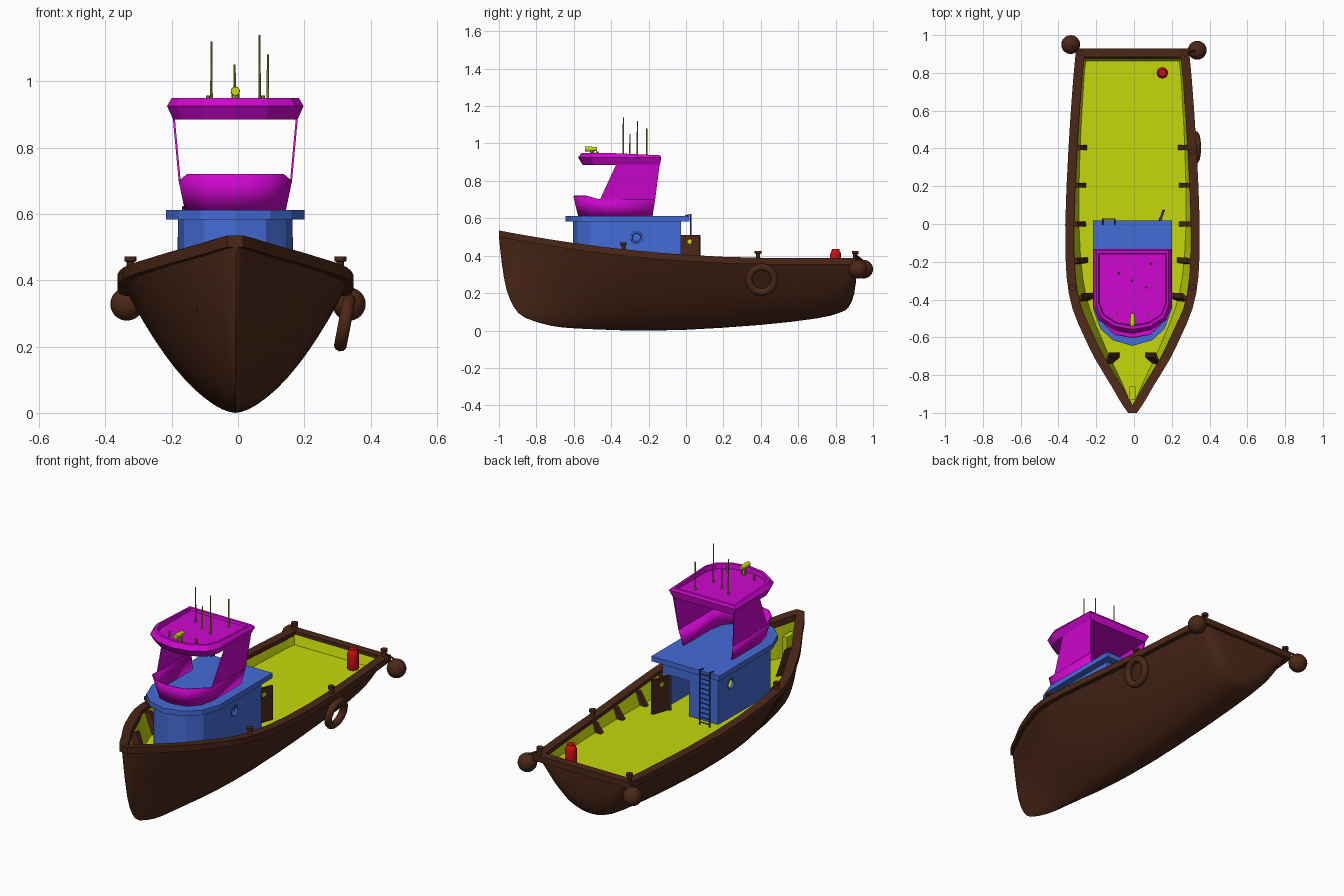
import bpy, bmesh, math
from mathutils import Vector, Matrix

if "Cube" in bpy.data.objects:
    bpy.data.objects.remove(bpy.data.objects["Cube"])

C = -0.008  # hull centre line


def mat(name, rgb):
    m = bpy.data.materials.new(name)
    m.diffuse_color = (*rgb, 1)
    m.use_nodes = True
    m.node_tree.nodes["Principled BSDF"].inputs["Base Color"].default_value = m.diffuse_color
    return m


BROWN = mat("brown", (0.072, 0.021, 0.009))
LIME = mat("lime", (0.56, 0.70, 0.003))
BLUE = mat("blue", (0.06, 0.15, 0.68))
PINK = mat("magenta", (0.62, 0.002, 0.62))
RED = mat("red", (0.60, 0.005, 0.005))
OLIVE = mat("olive", (0.30, 0.32, 0.02))
NAVY = mat("navy", (0.03, 0.05, 0.30))


def make(name, bm, m, smooth=None, solid=0):
    bmesh.ops.remove_doubles(bm, verts=bm.verts, dist=1e-5)
    bmesh.ops.recalc_face_normals(bm, faces=bm.faces)
    me = bpy.data.meshes.new(name)
    bm.to_mesh(me)
    bm.free()
    me.materials.append(m)
    ob = bpy.data.objects.new(name, me)
    bpy.context.collection.objects.link(ob)
    if smooth:
        bpy.ops.object.select_all(action='DESELECT')
        ob.select_set(True)
        bpy.context.view_layer.objects.active = ob
        bpy.ops.object.shade_smooth_by_angle(angle=math.radians(smooth))
    if solid:
        s = ob.modifiers.new("thickness", 'SOLIDIFY')
        s.thickness, s.offset = solid, 0
    return ob


def loft(name, rings, m, closed=True, caps=(True, True), **kw):
    bm = bmesh.new()
    rows = [[bm.verts.new(p) for p in r] for r in rings]
    n = len(rows[0])
    for a, b in zip(rows, rows[1:]):
        for i in range(n if closed else n - 1):
            j = (i + 1) % n
            bm.faces.new((a[i], a[j], b[j], b[i]))
    if caps[0]:
        bm.faces.new(rows[0])
    if caps[1]:
        bm.faces.new(rows[-1])
    return make(name, bm, m, **kw)


def box(name, lo, hi, m):
    rings = [[(lo[0], lo[1], z), (hi[0], lo[1], z), (hi[0], hi[1], z), (lo[0], hi[1], z)]
             for z in (lo[2], hi[2])]
    return loft(name, rings, m)


def lathe(name, a, b, prof, m, n=12):
    """Turned shape from a to b; prof holds (fraction along, radius)."""
    a, b = Vector(a), Vector(b)
    q = (b - a).to_track_quat('Z', 'Y')
    rings = [[a + (b - a) * t + q @ Vector((r * math.cos(2 * math.pi * i / n),
              r * math.sin(2 * math.pi * i / n), 0)) for i in range(n)] for t, r in prof]
    return loft(name, rings, m, smooth=40)


def rod(name, a, b, r, m, n=8):
    return lathe(name, a, b, [(0, r), (1, r)], m, n)


def torus(name, mtx, R, r, m, n=28, k=10):
    rings = [[mtx @ Vector(((R + r * math.cos(2 * math.pi * j / k)) * math.cos(2 * math.pi * i / n),
                            (R + r * math.cos(2 * math.pi * j / k)) * math.sin(2 * math.pi * i / n),
                            r * math.sin(2 * math.pi * j / k))) for j in range(k)] for i in range(n + 1)]
    return loft(name, rings, m, caps=(False, False), smooth=60)


def sym(half, z):
    """Mirror a half plan that runs from the back to the front centre."""
    zz = lambda i: z[i] if isinstance(z, (list, tuple)) else z
    right = [(C + x, y, zz(i)) for i, (x, y) in enumerate(half)]
    return right + [(2 * C - x, y, h) for x, y, h in right[-2::-1]]


# Hull stations: y, half width, keel height, section power (then smoothed)
KEY = [(-1, .010, .50, .8), (-.985, .021, .36, .8), (-.96, .038, .22, .8), (-.92, .063, .125, .8),
       (-.86, .097, .068, .8), (-.72, .182, .025, .75), (-.6, .241, .012, .7), (-.45, .304, .005, .65),
       (-.28, .336, 0, .61), (0, .343, .004, .58), (.4, .326, .03, .55), (.7, .306, .065, .5),
       (.82, .296, .095, .45), (.87, .291, .125, .42), (.9, .289, .2, .38), (.912, .288, .3, .35)]


def smooth_table(k):
    """Catmull-Rom refinement, two sub-steps per key."""
    out = []
    for i in range(len(k) - 1):
        p = [k[max(0, i - 1)], k[i], k[i + 1], k[min(len(k) - 1, i + 2)]]
        for t in (0, .5):
            out.append([.5 * (2 * b + (c - a) * t + (2 * a - 5 * b + 4 * c - d) * t * t
                              + (3 * b - a - 3 * c + d) * t ** 3) for a, b, c, d in zip(*p)])
    return out + [list(k[-1])]


ST = smooth_table(KEY)


def sheer(y):
    return .388 + .147 * (max(0, .5 - y) / 1.5) ** 1.96


def deck_z(y):
    return .314 + .012 * y


def station(y):
    for a, b in zip(ST, ST[1:]):
        if y <= b[0]:
            t = (y - a[0]) / (b[0] - a[0])
            return [p + (q - p) * t for p, q in zip(a, b)]
    return ST[-1]


def deck_x(y):
    _, w, k, p = station(y)
    return max(0, w * max(0, (deck_z(y) - k) / (sheer(y) - k)) ** p - .012)


# Outer hull skin
N = 12
rings = []
for y, w, k, p in ST:
    s = sheer(y) - .01
    rings.append([(C + math.copysign(w * (abs(i) / N) ** (2 * p), i), y, k + (s - k) * (i / N) ** 2)
                  for i in range(-N, N + 1)])
loft("hull", rings, BROWN, closed=False, caps=(False, True), smooth=50)

# Inner bulwark and deck
rings = []
for y in [s[0] for s in ST if -.97 < s[0] < .85] + [.876]:
    top, d = max(0, station(y)[1] - .031), deck_x(y)
    rings.append([(C - top, y, sheer(y) - .012), (C - d, min(y, .862), deck_z(y)),
                  (C + d, min(y, .862), deck_z(y)), (C + top, y, sheer(y) - .012)])
loft("deck", rings, LIME, closed=False, caps=(False, True))
box("stem_post", (C - .015, -.93, .31), (C + .015, -.86, .44), LIME)

# Rail cap, ribs and bollards
for sg, side in ((1, "right"), (-1, "left")):
    rings = []
    for i, (y, w, k, p) in enumerate(ST):
        xo = w + .013
        xi = max(0, xo - (.054 if y < -.5 else .047))
        s, yy = sheer(y), (.93 if i == len(ST) - 1 else y)
        rings.append([(C + sg * x, yy, z) for x, z in ((xo, s - .035), (xo, s), (xi, s), (xi, s - .035))])
    loft("rail_" + side, rings, BROWN)
    for y in (.405, .205, 0, -.2, -.4, -.735):
        w, d, s, z = station(y)[1], deck_x(y), sheer(y) - .02, deck_z(y)
        d = min(d, w - .03)
        skew = .06 * max(0, -.05 - y)
        loft("rib_" + side, [[(C + sg * (w - .03), yy, s), (C + sg * (w - .05), yy + skew, s),
                              (C + sg * (d - .036), yy + skew, z), (C + sg * (d + .01), yy, z)]
                             for yy in (y - .013, y + .013)], BROWN)
    for y in (.905, -.335) + ((.385,) if sg > 0 else ()):
        x, z = C + sg * (station(y)[1] - .012), sheer(y)
        lathe("bollard_" + side, (x, y, z - .01), (x, y, z + .037),
              [(0, .017), (.3, .011), (.65, .011), (.7, .018), (1, .018)], BROWN)
box("stern_rail", (C - .295, .885, sheer(.9) - .035), (C + .295, .93, sheer(.9)), BROWN)

# Ball fenders and hanging tyre
for x, y, bx in ((-.335, .95, -.285), (.335, .92, .27)):
    bm = bmesh.new()
    bmesh.ops.create_uvsphere(bm, u_segments=20, v_segments=12, radius=.05,
                              matrix=Matrix.Translation((x, y, .328)))
    make("ball_fender", bm, BROWN, smooth=60)
    rod("fender_rope", (x, y, .37), (bx, .905, .405), .005, BROWN, 6)
M = Matrix.Translation((.322, .405, .272)) @ Matrix.Rotation(math.radians(101), 4, 'Y')
torus("tyre_fender", M, .068, .020, BROWN)
rod("tyre_rope", (.338, .405, .34), (.308, .385, .41), .005, BROWN, 6)

# Cabin: hollow walls with doorway and portholes cut out
plan = [(.167, -.03), (.167, -.40), (.15, -.51), (.09, -.575), (0, -.598)]
cabin = loft("cabin", [sym(plan, .30), sym(plan, .59)], BLUE, caps=(False, False), solid=.012)
cutters = [box("doorway_cutter", (0, -.06, .28), (.115, .0, .51), BLUE)]
for x, y in ((C + .167, -.265), (C - .167, -.14)):
    cutters.append(rod("porthole_cutter", (x - .03, y, .498), (x + .03, y, .498), .026, BLUE, 20))
    torus("porthole_ring", Matrix.Translation((x, y, .498)) @ Matrix.Rotation(math.pi / 2, 4, 'Y'),
          .028, .008, BLUE, 20, 6)
for c in cutters:
    b = cabin.modifiers.new("cut", 'BOOLEAN')
    b.operation, b.object, b.solver = 'DIFFERENCE', c, 'EXACT'
bpy.context.view_layer.update()
dg = bpy.context.evaluated_depsgraph_get()
me = bpy.data.meshes.new_from_object(cabin.evaluated_get(dg))
cabin.modifiers.clear()
cabin.data = me
for c in cutters:
    bpy.data.objects.remove(c)
roof = [(.209, .018), (.209, -.45), (.170, -.555), (.105, -.615), (0, -.645)]
loft("cabin_roof", [sym(roof, .583), sym(roof, .611)], BLUE)

# Open door
a, b = Vector((.12, -.03, 0)), Vector((.158, .075, 0))
nrm = Vector((.006, -.002, 0))
loft("door", [[p + Vector((0, 0, z)) for p in (a - nrm, b - nrm, b + nrm, a + nrm)] for z in (.32, .51)], BROWN)
c = (a + b) / 2 + Vector((0, 0, .475))
rod("door_window", c - nrm * 1.3, c + nrm * 1.3, .012, LIME, 12)

# Ladder on the back of the cabin
for x in (-.165, -.103):
    rod("ladder_rail", (x, .026, .312), (x, .026, .622), .004, NAVY, 6)
    rod("ladder_hook", (x, .028, .62), (x, -.005, .613), .004, NAVY, 6)
for i in range(11):
    z = .33 + i * .027
    rod("ladder_rung", (-.165, .026, z), (-.103, .026, z), .003, NAVY, 6)

# Wheelhouse: low curved front, leaning sides, open back
low = [(.148, -.18), (.148, -.42), (.13, -.50), (.08, -.555), (0, -.572)]
sill = [(.168, -.165), (.168, -.46), (.145, -.535), (.09, -.585), (0, -.60)]
loft("wheelhouse_front", [sym(low, .605), sym(sill, [.70, .70, .72, .72, .72])], PINK,
     closed=False, caps=(False, False), solid=.006, smooth=40)
for sg in (1, -1):
    loft("wheelhouse_side", [[(C + sg * .168, -.165, .70), (C + sg * .168, -.46, .70)],
                             [(C + sg * .186, -.140, .895), (C + sg * .186, -.37, .895)]],
         PINK, closed=False, caps=(False, False), solid=.006)


def brim(f, yb, lift):
    half = [(.206, yb), (.206, -.44), (.178, -.51), (.10, -.56), (0, -.577)]
    pts = [(x * f, y if i == 0 else -.3 + (y + .3) * f) for i, (x, y) in enumerate(half)]
    return sym(pts, [lift + (.013 if i else 0) * (lift > .93) for i in range(5)])


loft("wheelhouse_roof", [brim(.91, -.14, .885), brim(1, -.132, .925), brim(.93, -.14, .937),
                         brim(.87, -.155, .937), brim(.85, -.16, .925)], PINK)

# Aerials, searchlight and lamps
for x, y, z in ((.065, -.335, 1.14), (-.01, -.3, 1.05), (-.08, -.26, 1.12), (.09, -.21, 1.08)):
    lathe("aerial", (x, y, .92), (x, y, z), [(0, .006), (.08, .006), (.1, .004), (1, .003)], OLIVE, 8)
rod("searchlight_foot", (C, -.50, .92), (C, -.50, .965), .012, OLIVE)
lathe("searchlight", (C, -.54, .970), (C, -.475, .970), [(0, .013), (.4, .014), (1, .010)], LIME, 14)
for x in (-.09, .075):
    rod("roof_lamp", (x, -.475, .92), (x, -.475, .957), .006, OLIVE)

# Red gas bottle at the stern
lathe("gas_bottle", (.15, .8, .323), (.15, .8, .435),
      [(0, .027), (.06, .03), (.75, .03), (.88, .024), (.9, .022), (1, .020)], RED, 16)
